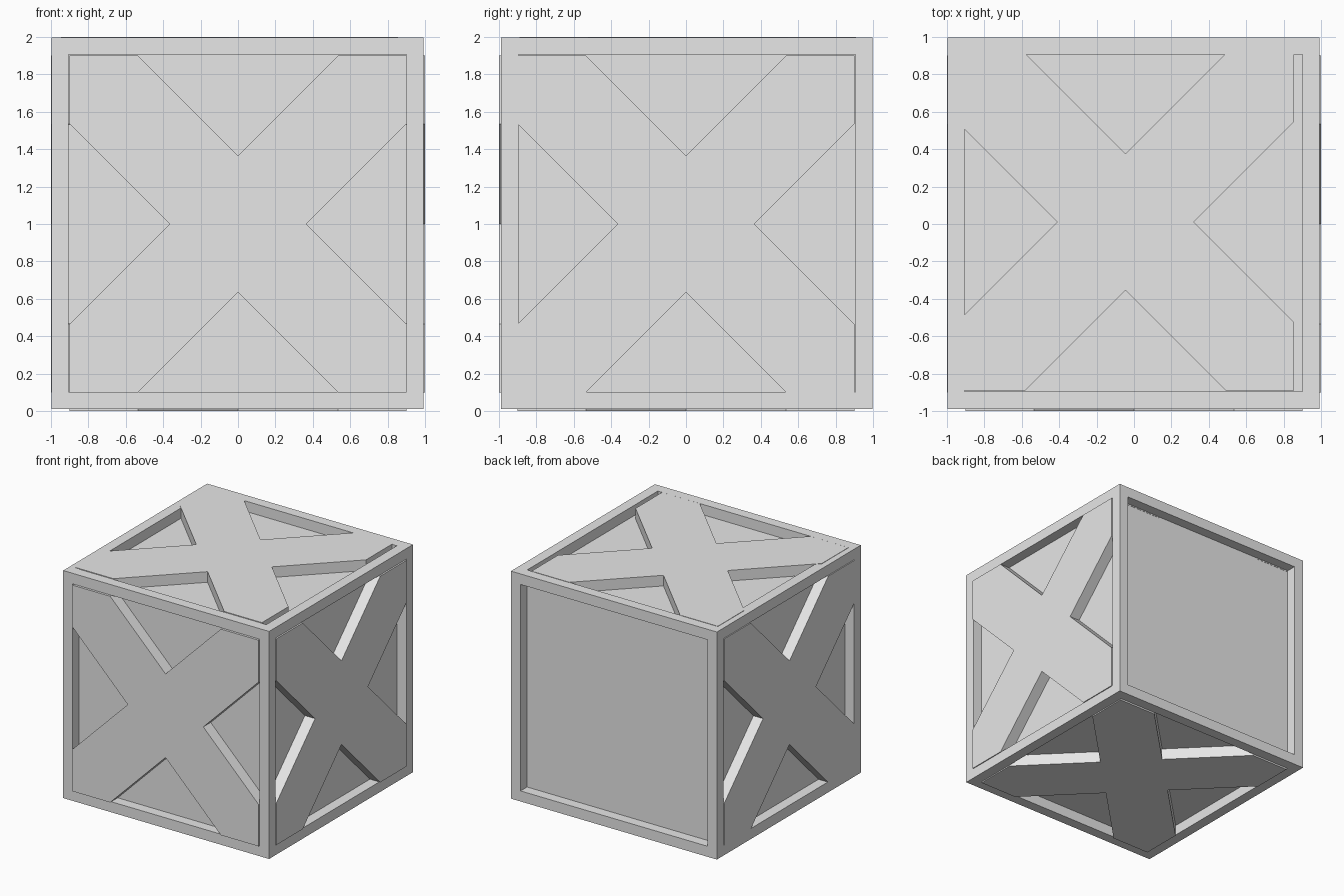
import bpy
import bmesh
from math import radians
from mathutils import Matrix, Vector

old = bpy.data.objects.get("Cube")
if old:
    bpy.data.objects.remove(old, do_unlink=True)

grey = bpy.data.materials.new("plain grey")
grey.use_nodes = True
colour = (0.8, 0.8, 0.8, 1)
grey.diffuse_color = colour
grey.node_tree.nodes["Principled BSDF"].inputs["Base Color"].default_value = colour


def finish(name, bm):
    bmesh.ops.recalc_face_normals(bm, faces=bm.faces)
    mesh = bpy.data.meshes.new(name)
    bm.to_mesh(mesh)
    bm.free()
    mesh.materials.append(grey)
    obj = bpy.data.objects.new(name, mesh)
    bpy.context.collection.objects.link(obj)
    return obj


# Crate body: a box with every face inset and pushed inward
low, high = Vector((-0.997, -0.988, 0.01)), Vector((0.992, 0.998, 1.997))
DEPTH = 0.09
bm = bmesh.new()
bmesh.ops.create_cube(bm, size=1)
bmesh.ops.scale(bm, vec=high - low, verts=bm.verts)
bmesh.ops.translate(bm, vec=(low + high) / 2, verts=bm.verts)
for face in list(bm.faces):
    normal = face.normal.copy()
    bmesh.ops.inset_region(bm, faces=[face], thickness=0.092, use_even_offset=True)
    side = bmesh.ops.extrude_face_region(bm, geom=[face])
    verts = [v for v in side["geom"] if isinstance(v, bmesh.types.BMVert)]
    bmesh.ops.translate(bm, vec=normal * -DEPTH, verts=verts)
    if face.is_valid:
        bmesh.ops.delete(bm, geom=[face], context='FACES_ONLY')
finish("crate_body", bm)


# Cross braces: one X outline, extruded inward from the outer surface
HALF, NOTCH = 0.9, 0.365


def brace(name, rotation, centre):
    bm = bmesh.new()
    corner = [(NOTCH, 0), (HALF, HALF - NOTCH), (HALF, HALF), (HALF - NOTCH, HALF)]
    outline = []
    for quarter in range(4):
        turn = Matrix.Rotation(radians(90 * quarter), 3, 'Z')
        outline += [turn @ Vector((x, y, 0)) for x, y in corner]
    face = bm.faces.new([bm.verts.new(p) for p in outline])
    extruded = bmesh.ops.extrude_face_region(bm, geom=[face])
    verts = [v for v in extruded["geom"] if isinstance(v, bmesh.types.BMVert)]
    bmesh.ops.translate(bm, vec=(0, 0, -0.105), verts=verts)
    bm.transform(Matrix.Translation(centre) @ rotation.to_4x4())
    finish(name, bm)


braces = {
    "front": ((0, -1, 0), (0, -1, 1)),
    "right": ((-1, 0, 0), (-1, 0, 1)),
    "left": ((1, 0, 0), (1, 0, 1)),
    "top": ((0, 0, 1), (-0.045, 0.01, 2)),
    "bottom": ((0, 0, -1), (0, 0, 0)),
}
for name, (direction, centre) in braces.items():
    turn = Vector((0, 0, 1)).rotation_difference(Vector(direction)).to_matrix()
    brace(name + "_cross_brace", turn, Vector(centre))
